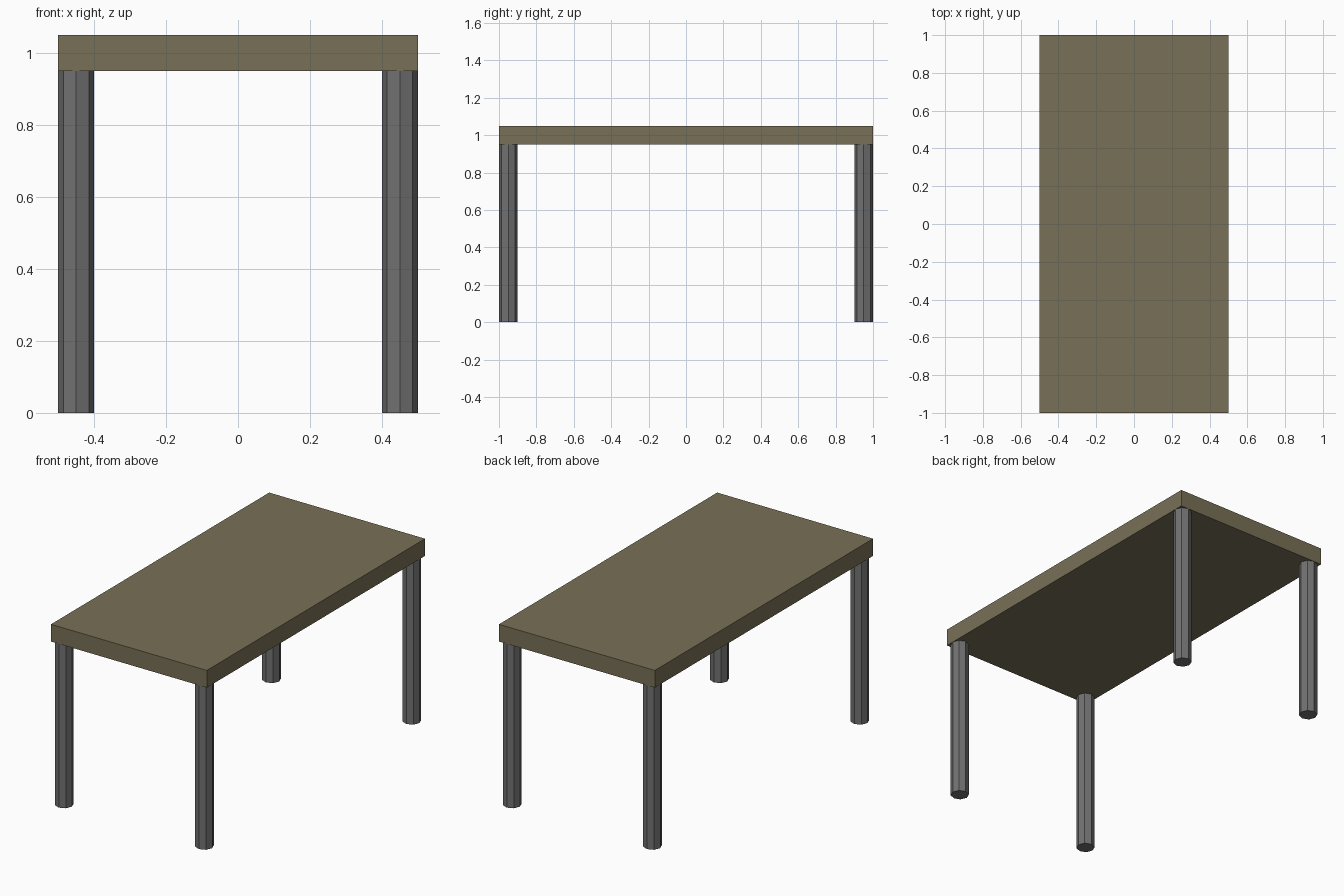
import bpy, bmesh
from mathutils import Matrix

if "Cube" in bpy.data.objects:
    bpy.data.objects.remove(bpy.data.objects["Cube"])


def material(name, rgb):
    m = bpy.data.materials.new(name)
    m.diffuse_color = (*rgb, 1.0)
    m.use_nodes = True
    m.node_tree.nodes["Principled BSDF"].inputs["Base Color"].default_value = m.diffuse_color
    return m


def add_object(name, bm, mat, location):
    mesh = bpy.data.meshes.new(name)
    bm.to_mesh(mesh)
    bm.free()
    mesh.materials.append(mat)
    obj = bpy.data.objects.new(name, mesh)
    obj.location = location
    bpy.context.collection.objects.link(obj)


wood = material("olive wood", (0.19, 0.16, 0.095))
metal = material("grey metal", (0.165, 0.165, 0.165))

WIDTH, LENGTH, THICK = 1.0, 2.0, 0.1
LEG_HEIGHT, LEG_RADIUS = 0.95, 0.05

# Flat rectangular top
bm = bmesh.new()
bmesh.ops.create_cube(bm, size=1.0, matrix=Matrix.Diagonal((WIDTH, LENGTH, THICK, 1.0)))
add_object("tabletop", bm, wood, (0, 0, LEG_HEIGHT + THICK / 2))

# Four eight-sided legs, flush with the corners
for y_name, sy in (("front", -1), ("back", 1)):
    for x_name, sx in (("left", -1), ("right", 1)):
        bm = bmesh.new()
        bmesh.ops.create_cone(bm, cap_ends=True, segments=8, radius1=LEG_RADIUS,
                              radius2=LEG_RADIUS, depth=LEG_HEIGHT)
        add_object(f"{y_name}_{x_name}_leg", bm, metal,
                   (sx * (WIDTH / 2 - LEG_RADIUS), sy * (LENGTH / 2 - LEG_RADIUS), LEG_HEIGHT / 2))
